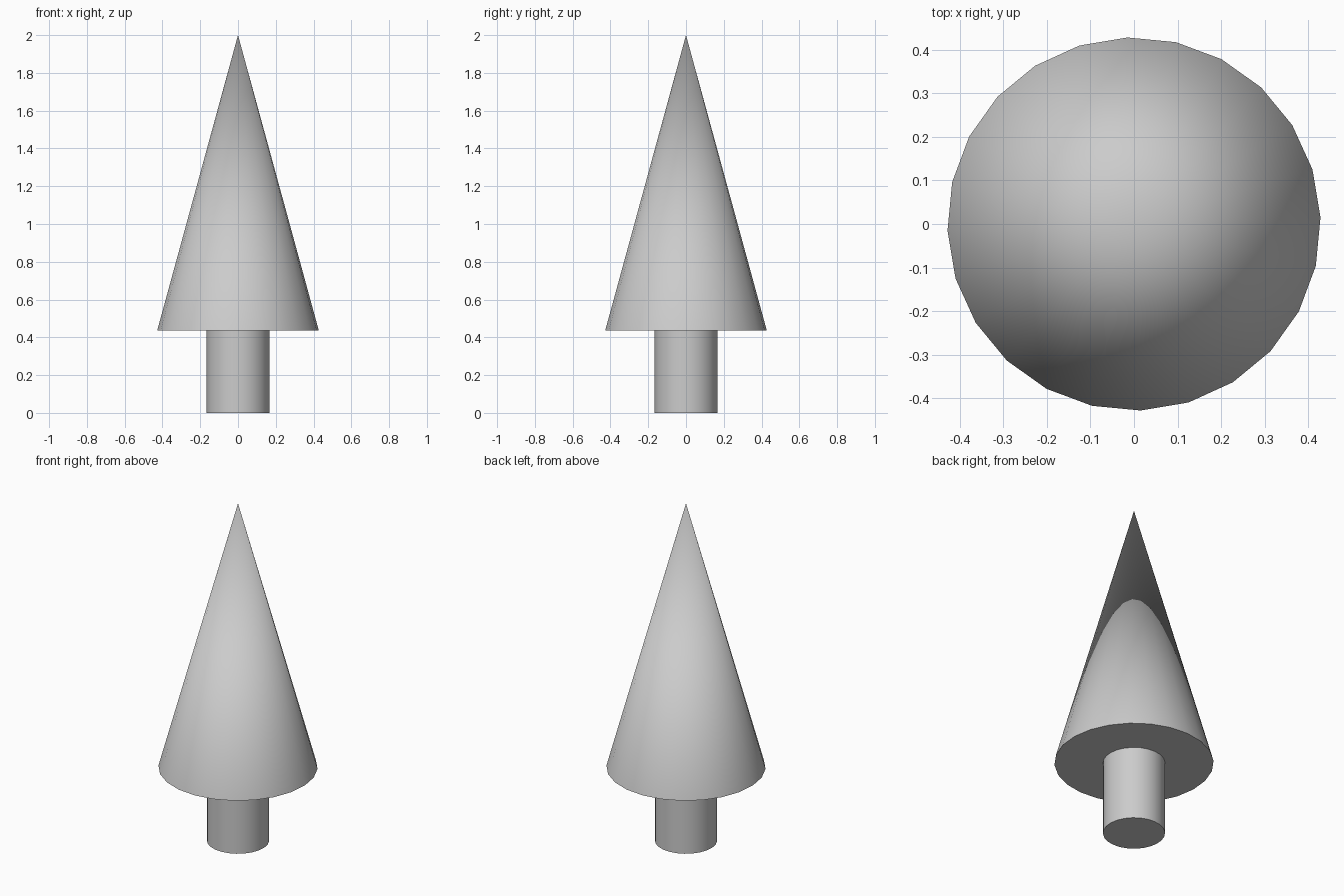
import bpy
import math

if "Cube" in bpy.data.objects:
    bpy.data.objects.remove(bpy.data.objects["Cube"])

SIDES = 24
TURN = math.radians(2)   # slight twist of the facets about z
FOLIAGE_Z = 0.436


def round_part(name, r_bottom, r_top, z0, z1):
    """Closed, smooth-sided cone or cylinder between two heights."""
    bpy.ops.mesh.primitive_cone_add(
        vertices=SIDES, radius1=r_bottom, radius2=r_top, depth=z1 - z0,
        location=(0, 0, (z0 + z1) / 2), rotation=(0, 0, TURN))
    obj = bpy.context.object
    obj.name = name
    bpy.ops.object.shade_smooth_by_angle(angle=math.radians(40))
    return obj


# Trunk, meeting the underside of the foliage
round_part("trunk", 0.167, 0.167, 0.0, FOLIAGE_Z)

# Pointed foliage cone
round_part("foliage", 0.428, 0.0, FOLIAGE_Z, 2.0)
